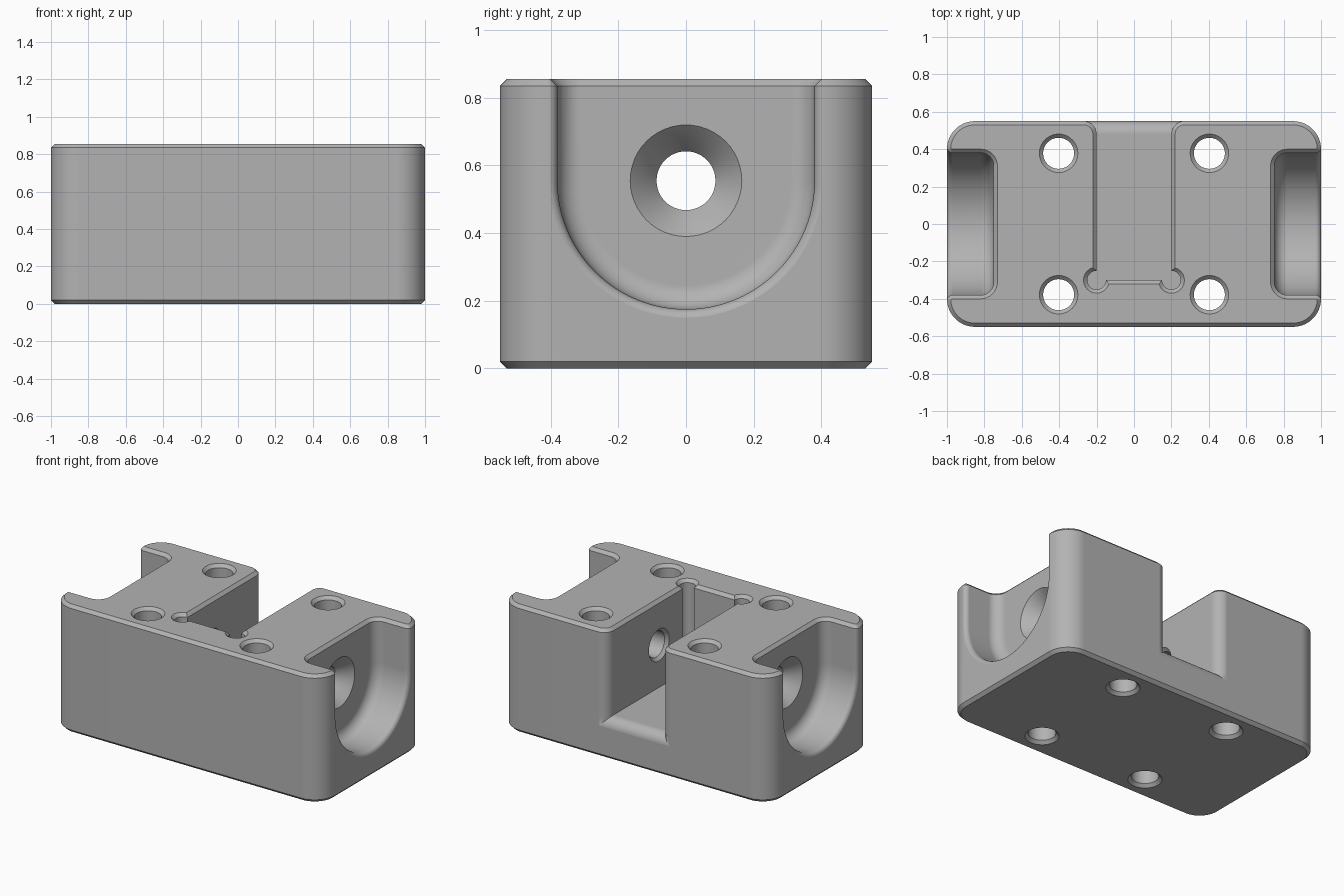
import bpy, bmesh
from math import sin, cos, acos, asin, pi, radians, sqrt

cube = bpy.data.objects.get("Cube")
if cube:
    bpy.data.objects.remove(cube, do_unlink=True)

W, D, H = 1.0, 0.55, 0.855      # half width, half depth, height
CH = 0.02                       # edge chamfer
TOP = H - CH
EPS = 0.0005                    # keeps cutter edges off the block faces

grey = bpy.data.materials.new("machined_grey")
grey.use_nodes = True
colour = (0.45, 0.45, 0.45, 1)
grey.diffuse_color = colour
grey.node_tree.nodes["Principled BSDF"].inputs["Base Color"].default_value = colour


def loft(name, rings):
    """Closed solid through rings of equal point count."""
    bm = bmesh.new()
    loops = [[bm.verts.new(p) for p in ring] for ring in rings]
    n = len(loops[0])
    for a, b in zip(loops, loops[1:]):
        for i in range(n):
            j = (i + 1) % n
            bm.faces.new((a[i], a[j], b[j], b[i]))
    bm.faces.new(loops[0])
    bm.faces.new(loops[-1])
    bmesh.ops.recalc_face_normals(bm, faces=bm.faces)
    mesh = bpy.data.meshes.new(name)
    bm.to_mesh(mesh)
    bm.free()
    mesh.materials.append(grey)
    ob = bpy.data.objects.new(name, mesh)
    bpy.context.collection.objects.link(ob)
    return ob


def arc(cx, cy, r, a0, a1, n):
    return [(cx + r * cos(a0 + (a1 - a0) * i / n),
             cy + r * sin(a0 + (a1 - a0) * i / n)) for i in range(n + 1)]


def at_z(points, z):
    return [(x, y, z) for x, y in points]


def mirrored(points):
    return points + [(-x, y) for x, y in reversed(points)]


# Block with rounded vertical corners and chamfered rims
def block_plan(o, r=0.15):
    pts = []
    for k, (sx, sy) in enumerate(((1, 1), (-1, 1), (-1, -1), (1, -1))):
        pts += arc(sx * (W - r), sy * (D - r), r + o, k * pi / 2, (k + 1) * pi / 2, 14)
    return pts


block = loft("clamp_block", [at_z(block_plan(o), z) for z, o in
                             ((0, -CH), (CH, 0), (TOP, 0), (H, -CH))])


def cut(cutter):
    cutter.hide_render = True
    mod = block.modifiers.new("cut", "BOOLEAN")
    mod.operation = "DIFFERENCE"
    mod.solver = "EXACT"
    mod.object = cutter
    bpy.context.view_layer.objects.active = block
    bpy.ops.object.modifier_apply(modifier=mod.name)
    bpy.data.objects.remove(cutter, do_unlink=True)


# Central slot: rounded mouth at the back, relief ears in the front corners
SLOT, FRONT, FLOOR, LIP, EAR = 0.2, -0.3, 0.27, 0.07, 0.05


def slot_plan(o):
    r = EAR + o
    side = [(SLOT + LIP, 0.7)]
    side += arc(SLOT + LIP, D - LIP + EPS, LIP - o, pi / 2, pi, 10)
    side += arc(SLOT, FRONT, r, acos(o / r), asin(o / r) - pi, 24)
    return mirrored(side)


cut(loft("slot_cutter", [at_z(slot_plan(o), z) for z, o in
                         ((FLOOR, 0), (TOP, 0), (H + 0.01, CH + 0.01))]))

# Rounded sill where the slot floor meets the back
sill = [(D - LIP + LIP * sin(a) + EPS, LIP * (1 - cos(a)))
        for a in (i * pi / 20 for i in range(11))] + [(0.7, LIP)]
rings = []
for y, e in sill:
    w, z = SLOT + e - EPS, FLOOR - e
    rings.append([(w, y, z), (w, y, 0.5), (-w, y, 0.5), (-w, y, z)])
cut(loft("sill_cutter", rings))

# End pockets: U-shaped recess, filleted at the bottom, rounded at the mouth
POCKET, PR, PZ, FIL, MOUTH = 0.75, 0.38, 0.555, 0.07, 0.03
quarter = [i * pi / 16 for i in range(9)]
steps = [(POCKET + FIL * (1 - cos(a)), PR - FIL * (1 - sin(a))) for a in quarter]
steps += [(W - MOUTH * (1 - sin(a)) + EPS, PR + MOUTH * (1 - cos(a))) for a in quarter]
steps.append((1.1, PR + MOUTH))


def u_ring(x, r):
    pts = [(r, 1.0)] + arc(0, PZ, r, 0, -pi, 48) + [(-r, 1.0)]
    return [(x, y, z) for y, z in pts]


def pocket_rim(o, s):
    half = [(1.1, PR + MOUTH)]
    half += arc(W - MOUTH + EPS, PR + MOUTH, MOUTH - o, 0, -pi / 2, 8)
    half += arc(POCKET + FIL, PR - FIL, FIL + o, pi / 2, pi, 10)
    return [(s * x, y) for x, y in half + [(x, -y) for x, y in reversed(half)]]


# Screw bore profile along x: slot chamfer, bore, two-step countersink
bore = ((0.18, 0.127), (0.22, 0.087), (0.66, 0.087), (0.712, 0.127), (0.76, 0.175))

for s in (1, -1):
    cut(loft("pocket_cutter", [[(s * x, y, z) for x, y, z in u_ring(px, r)]
                               for px, r in steps]))
    cut(loft("pocket_rim_cutter", [at_z(pocket_rim(o, s), z) for z, o in
                                   ((TOP - 0.005, -0.005), (H + 0.006, CH + 0.006))]))
    cut(loft("bore_cutter", [[(s * x, y, z) for y, z in arc(0, PZ, r, 0, 2 * pi, 48)[:-1]]
                             for x, r in bore]))

# Four vertical mounting holes, chamfered at both ends
HR = 0.083
profile = ((-0.01, HR + 0.03), (CH, HR), (TOP, HR), (H + 0.01, HR + 0.03))
for hx in (-0.403, 0.403):
    for hy in (-0.378, 0.378):
        cut(loft("hole_cutter", [at_z(arc(hx, hy, r, 0, 2 * pi, 40)[:-1], z)
                                 for z, r in profile]))

# Smooth curved walls, crisp chamfers
bpy.ops.object.select_all(action="DESELECT")
block.select_set(True)
bpy.context.view_layer.objects.active = block
bpy.ops.object.shade_smooth_by_angle(angle=radians(30))
weighted = block.modifiers.new("weighted_normals", "WEIGHTED_NORMAL")
weighted.keep_sharp = True
